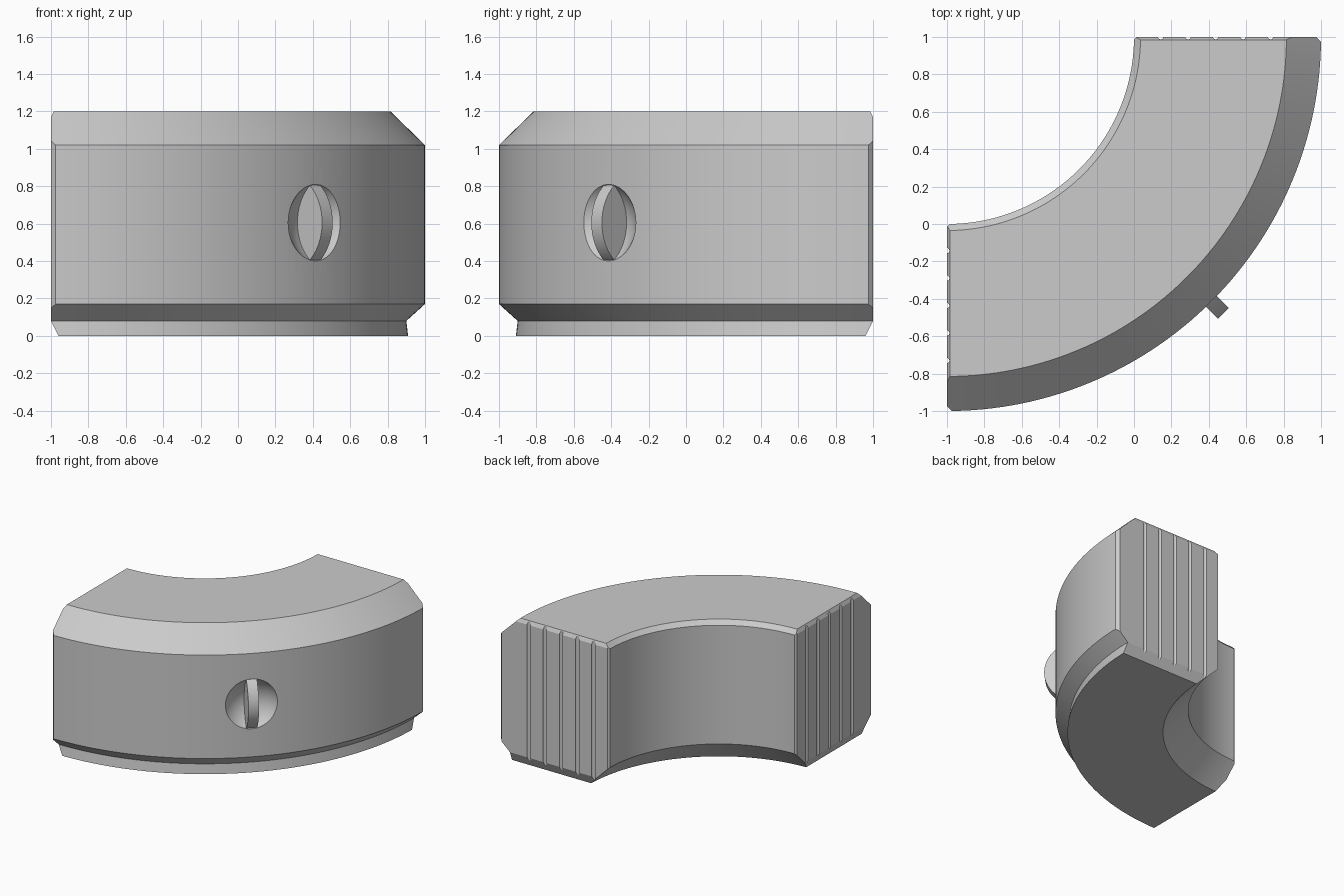
import bpy, bmesh, math
from mathutils import Vector, Matrix

if "Cube" in bpy.data.objects:
    bpy.data.objects.remove(bpy.data.objects["Cube"], do_unlink=True)

CENTRE = Vector((-1, 1, 0))          # axis of the quarter ring
OUT = Vector((1, -1, 0)).normalized()  # radial direction through the middle
MID_Z = 0.605

steel = bpy.data.materials.new("grey steel")
steel.use_nodes = True
GREY = (0.6, 0.6, 0.6, 1)
steel.diffuse_color = GREY
steel.node_tree.nodes["Principled BSDF"].inputs["Base Color"].default_value = GREY


def make_object(name, bm):
    bmesh.ops.recalc_face_normals(bm, faces=bm.faces)
    mesh = bpy.data.meshes.new(name)
    bm.to_mesh(mesh)
    bm.free()
    mesh.materials.append(steel)
    obj = bpy.data.objects.new(name, mesh)
    bpy.context.collection.objects.link(obj)
    return obj


def smooth(obj):
    bpy.ops.object.select_all(action='DESELECT')
    obj.select_set(True)
    bpy.context.view_layer.objects.active = obj
    bpy.ops.object.shade_smooth_by_angle(angle=math.radians(25))


def slice_off(bm, point, normal):
    """Cut away everything beyond a plane and cap the cut."""
    bmesh.ops.bisect_plane(bm, geom=bm.verts[:] + bm.edges[:] + bm.faces[:],
                           plane_co=point, plane_no=normal, clear_outer=True)
    bmesh.ops.holes_fill(bm, edges=[e for e in bm.edges if e.is_boundary], sides=0)


def cut(target, cutter):
    cutter.hide_render = True
    mod = target.modifiers.new("cut", 'BOOLEAN')
    mod.operation = 'DIFFERENCE'
    mod.solver = 'EXACT'
    mod.object = cutter
    bpy.ops.object.select_all(action='DESELECT')
    bpy.context.view_layer.objects.active = target
    target.select_set(True)
    bpy.ops.object.modifier_apply(modifier=mod.name)
    bpy.data.objects.remove(cutter, do_unlink=True)


# Jaw body: bevelled section (radius, height) swept through a quarter turn
section = [(1.19, 0), (1.91, 0), (1.90, 0.08), (2, 0.17), (2, 1.02),
           (1.815, 1.2), (1.035, 1.2), (1, 1.165), (1, 0.19)]
bm = bmesh.new()
ring = [bm.verts.new((-1, 1 - r, z)) for r, z in section]
edges = [bm.edges.new((ring[i - 1], ring[i])) for i in range(len(ring))]
bmesh.ops.spin(bm, geom=ring + edges, cent=CENTRE, axis=(0, 0, 1),
               angle=math.pi / 2, steps=64)
bmesh.ops.holes_fill(bm, edges=[e for e in bm.edges if e.is_boundary], sides=0)
bmesh.ops.recalc_face_normals(bm, faces=bm.faces)

# Bevels along the edges of both end faces
for end, side in ((Vector((-1, 0, 0)), Vector((0, -1, 0))),
                  (Vector((0, 1, 0)), Vector((1, 0, 0)))):
    slice_off(bm, end + Vector((0, 0, 0.08)), end * 2 + Vector((0, 0, -1)))
    slice_off(bm, end + Vector((0, 0, 1.17)), end * 2 + Vector((0, 0, 1)))
    slice_off(bm, end + side * 0.975, end + side)
slice_off(bm, Vector((-0.985, 0, 0)), Vector((-1, 1, 0)))
body = make_object("jaw_body", bm)

# Vertical grip grooves in both end faces
bm = bmesh.new()
for i in range(5):
    d = 0.142 + 0.147 * i
    for x, y in ((-1.002, -d), (d, 1.002)):
        bmesh.ops.create_cone(bm, cap_ends=True, segments=16, radius1=0.015,
                              radius2=0.015, depth=1.6,
                              matrix=Matrix.Translation((x, y, 0.6)))
cut(body, make_object("groove_cutter", bm))

# Round dished pocket in the outer wall
bm = bmesh.new()
bmesh.ops.create_uvsphere(
    bm, u_segments=64, v_segments=32, radius=0.26,
    matrix=Matrix.Translation(CENTRE + OUT * 2.16 + Vector((0, 0, MID_Z))))
cut(body, make_object("pocket_cutter", bm))
smooth(body)

# Upright disc standing in the pocket as a finger grip
bm = bmesh.new()
place = (Matrix.Translation(CENTRE + OUT * 1.83 + Vector((0, 0, MID_Z)))
         @ Matrix.Rotation(-math.pi / 4, 4, 'Z')
         @ Matrix.Rotation(math.pi / 2, 4, 'X'))
bmesh.ops.create_cone(bm, cap_ends=True, segments=96, radius1=0.26,
                      radius2=0.26, depth=0.08, matrix=place)
smooth(make_object("grip_disc", bm))
